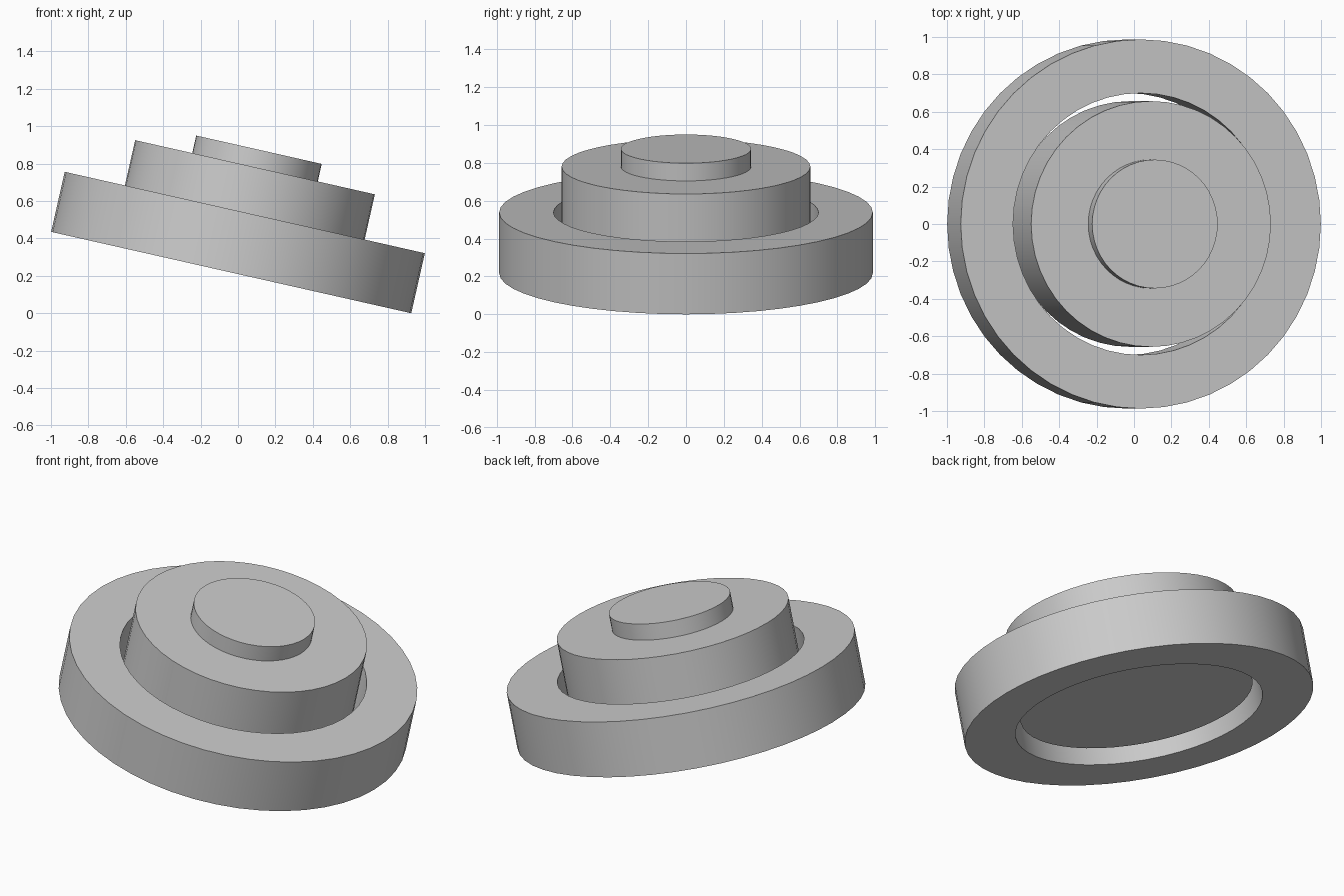
import bpy, bmesh, math
from mathutils import Matrix, Vector

cube = bpy.data.objects.get("Cube")
if cube:
    bpy.data.objects.remove(cube, do_unlink=True)

SIDES = 48
TILT = math.radians(12.73)
RING_RADIUS, RING_HEIGHT = 0.987, 0.329

# One plain grey for every part
grey = bpy.data.materials.new("plain grey")
grey.use_nodes = True
grey.diffuse_color = (0.6, 0.6, 0.6, 1)
grey.node_tree.nodes["Principled BSDF"].inputs["Base Color"].default_value = (0.6, 0.6, 0.6, 1)

# Shared tilted axis, with the lowest rim point on the ground
axis = (Matrix.Translation((-RING_HEIGHT / 2 * math.sin(TILT), 0, RING_RADIUS * math.sin(TILT)))
        @ Matrix.Rotation(TILT, 4, 'Y'))


def finish(name, bm):
    bmesh.ops.recalc_face_normals(bm, faces=bm.faces)
    mesh = bpy.data.meshes.new(name)
    bm.to_mesh(mesh)
    bm.free()
    mesh.materials.append(grey)
    obj = bpy.data.objects.new(name, mesh)
    bpy.context.collection.objects.link(obj)
    obj.matrix_world = axis
    bpy.ops.object.select_all(action='DESELECT')
    obj.select_set(True)
    bpy.context.view_layer.objects.active = obj
    bpy.ops.object.shade_smooth_by_angle(angle=math.radians(30))


def disc(name, radius, bottom, top):
    bm = bmesh.new()
    bmesh.ops.create_cone(bm, cap_ends=True, segments=SIDES, radius1=radius, radius2=radius,
                          depth=top - bottom,
                          matrix=Matrix.Translation((0, 0, (bottom + top) / 2)))
    finish(name, bm)


def ring(name, inner, outer, bottom, top):
    bm = bmesh.new()
    corners = [(inner, bottom), (outer, bottom), (outer, top), (inner, top)]
    verts = [bm.verts.new((r, 0, z)) for r, z in corners]
    edges = [bm.edges.new((verts[i], verts[(i + 1) % 4])) for i in range(4)]
    bmesh.ops.spin(bm, geom=verts + edges, cent=Vector(), axis=(0, 0, 1),
                   angle=math.tau, steps=SIDES, use_merge=True)
    bmesh.ops.remove_doubles(bm, verts=bm.verts, dist=0.0001)
    finish(name, bm)


# Outer ring with an open gap around the floating disc, and a button on top
ring("outer_ring", 0.70, RING_RADIUS, 0, RING_HEIGHT)
disc("middle_disc", 0.657, 0.082, 0.577)
disc("top_button", 0.344, 0.56, 0.673)
